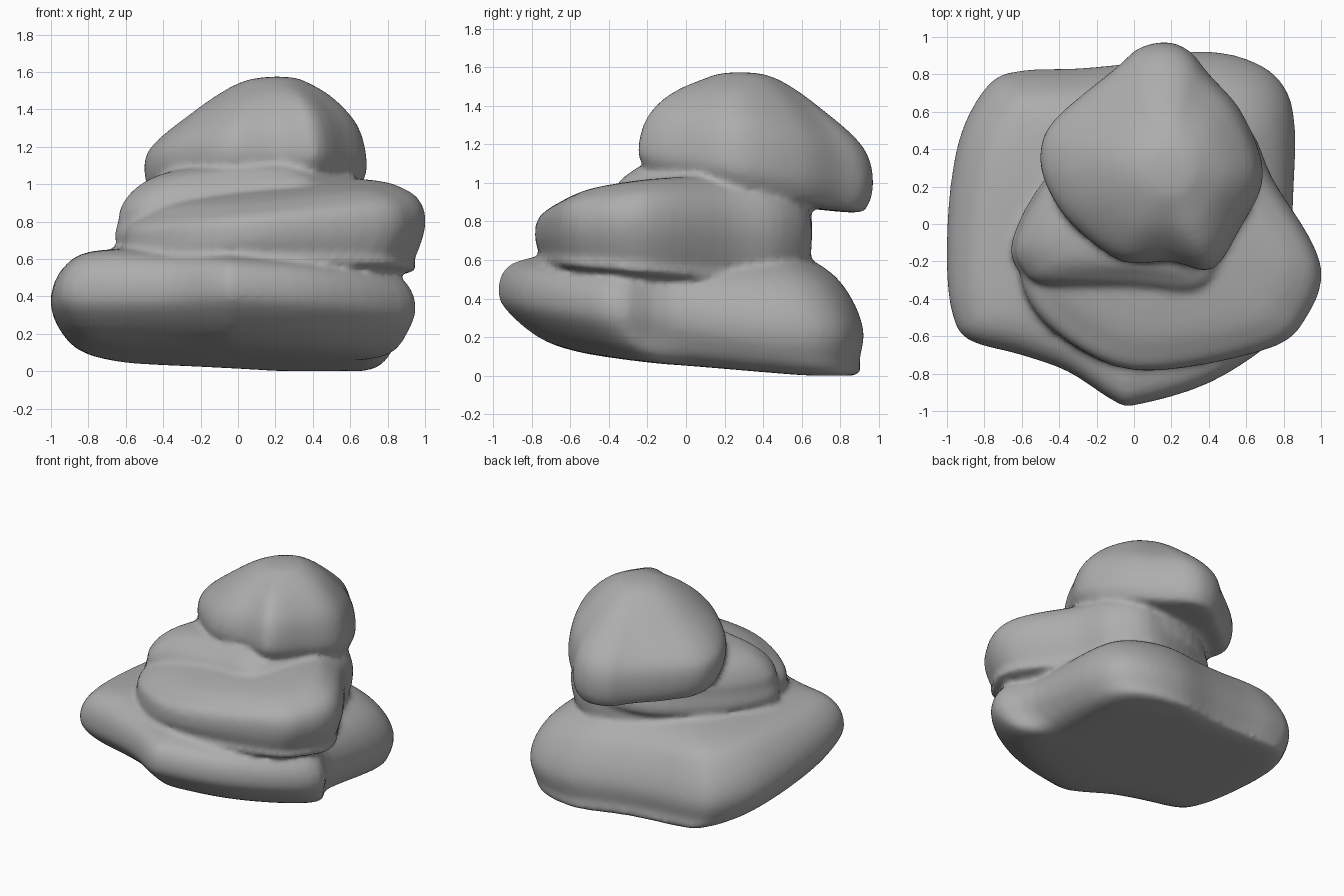
import bpy, bmesh, math

if "Cube" in bpy.data.objects:
    bpy.data.objects.remove(bpy.data.objects["Cube"])

stone = bpy.data.materials.new("stone grey")
stone.diffuse_color = (0.42, 0.42, 0.42, 1)
stone.use_nodes = True
stone.node_tree.nodes["Principled BSDF"].inputs["Base Color"].default_value = stone.diffuse_color
bm = bmesh.new()


def spline(a, b, c, d, t):
    """Catmull-Rom interpolation of equal-length tuples."""
    return [0.5 * (2 * q + (r - p) * t + (2 * p - 5 * q + 4 * r - s) * t * t
                   + (3 * q - p - 3 * r + s) * t ** 3) for p, q, r, s in zip(a, b, c, d)]


def rock(centre, outline, layers, steps=4):
    """Loft an outline through layers: scale, z, z slope along x and y, shift x and y."""
    n, m = len(outline), len(layers)
    ring = [spline(*(outline[(i + k) % n] for k in (-1, 0, 1, 2)), j / steps)
            for i in range(n) for j in range(steps)]
    ring = [(px - centre[0], py - centre[1]) for px, py in ring]
    mean = sum(math.hypot(*p) for p in ring) / len(ring)
    rows = [spline(*(layers[min(max(i + k, 0), m - 1)] for k in (-1, 0, 1, 2)), j / steps)
            for i in range(m - 1) for j in range(steps)] + [layers[-1]]
    grid = []
    for s, z, ax, ay, dx, dy in rows:
        row = []
        for px, py in ring:
            # Narrow layers become rounder
            blend = min(max((0.8 - s) * 1.5, 0), 1)
            f = s * (1 - blend + blend * mean / math.hypot(px, py))
            x, y = centre[0] + px * f + dx, centre[1] + py * f + dy
            row.append(bm.verts.new((x, y, max(z + ax * x + ay * y, 0))))
        grid.append(row)
    faces = [bm.faces.new(grid[0][::-1]), bm.faces.new(grid[-1])]
    for lo, hi in zip(grid, grid[1:]):
        for i in range(len(ring)):
            k = (i + 1) % len(ring)
            faces.append(bm.faces.new((lo[i], lo[k], hi[k], hi[i])))
    bmesh.ops.recalc_face_normals(bm, faces=faces)


# Broad base boulder with a pointed front
rock((0, 0),
     [(-1, -.2), (-.97, -.48), (-.88, -.62), (-.6, -.7), (-.35, -.79), (-.1, -.95),
      (.02, -.965), (.4, -.85), (.75, -.62), (.95, -.36), (.85, -.08), (.86, .5),
      (.79, .75), (.6, .88), (.33, .92), (0, .86), (-.3, .83), (-.58, .82), (-.76, .76),
      (-.91, .52), (-.98, .2)],
     [(.05, .07, -.04, -.08, 0, .08), (.5, .07, -.04, -.08, 0, .08),
      (.84, .1, -.04, -.1, 0, .1), (.97, .22, -.03, -.13, 0, .01),
      (1, .35, -.03, -.11, 0, 0), (.94, .49, -.04, -.08, 0, -.01),
      (.8, .59, -.05, -.03, 0, -.01), (.5, .67, 0, 0, 0, 0), (.05, .72, 0, 0, 0, 0)])

# Middle boulder, leaning out to the right
rock((.15, -.1),
     [(-.61, -.15), (-.58, -.38), (-.42, -.58), (-.1, -.76), (.25, -.77), (.76, -.65),
      (.93, -.48), (1, -.28), (.94, -.08), (.74, .24), (.62, .5), (.4, .65), (.05, .6),
      (-.3, .42), (-.52, .12)],
     [(.05, .45, 0, 0, 0, 0), (.9, .5, 0, -.08, -.03, 0), (.97, .58, 0, -.08, -.03, 0),
      (1, .7, .06, -.02, 0, 0), (.98, .82, .08, .02, 0, 0), (.87, .9, .1, .06, 0, 0),
      (.65, .97, .1, .1, 0, 0), (.05, 1, .1, .1, 0, 0)])

# Thin ledge stone below the top boulder
rock((.05, .1),
     [(-.63, -.08), (-.59, -.25), (-.45, -.33), (0, -.35), (.33, -.37), (.47, -.24),
      (.62, .1), (.58, .42), (.34, .63), (-.1, .57), (-.45, .25)],
     [(.05, .6, 0, 0, 0, 0), (.95, .68, .04, 0, 0, 0), (1, .87, .08, 0, 0, 0),
      (.96, .97, .1, .02, 0, 0), (.84, 1.04, .08, .04, 0, 0), (.6, 1.09, .05, 0, 0, 0),
      (.05, 1.12, 0, 0, 0, 0)])

# Top boulder, hanging over the back
rock((.13, .34),
     [(-.5, .35), (-.43, .55), (-.1, .83), (.03, .94), (.18, .97), (.3, .92), (.4, .8),
      (.56, .62), (.67, .38), (.68, .2), (.58, 0), (.42, -.24), (.2, -.2), (-.06, -.2),
      (-.3, -.03), (-.44, .15)],
     [(.05, .94, 0, -.12, 0, 0), (.8, .97, .03, -.15, 0, 0), (.96, 1.04, .03, -.17, 0, 0),
      (1, 1.16, 0, -.13, 0, 0), (.91, 1.3, .08, -.13, 0, 0), (.62, 1.45, .12, -.12, .01, -.02),
      (.28, 1.55, .04, -.02, .05, -.05), (.04, 1.575, 0, 0, .08, -.06)])

me = bpy.data.meshes.new("stacked_boulders")
bm.to_mesh(me)
bm.free()
me.materials.append(stone)
pile = bpy.data.objects.new("stacked_boulders", me)
bpy.context.collection.objects.link(pile)
bpy.context.view_layer.objects.active = pile
pile.select_set(True)

# Fuse the boulders into one weathered stone with soft creases
fuse = pile.modifiers.new("fuse", 'REMESH')
fuse.mode = 'VOXEL'
fuse.voxel_size = 0.02
fuse.use_smooth_shade = True
soften = pile.modifiers.new("soften", 'SMOOTH')
soften.factor = 0.5
soften.iterations = 5
